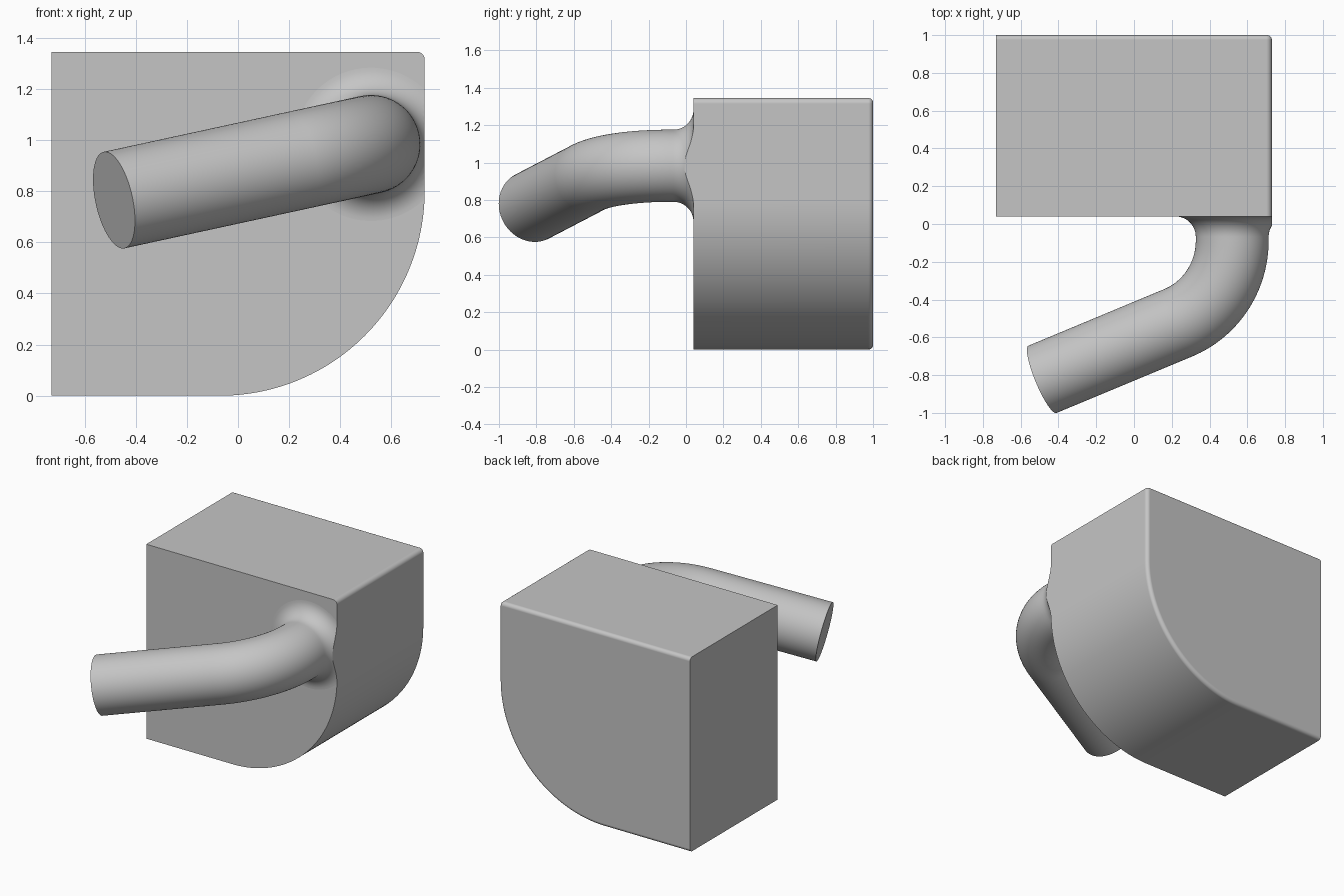
import bpy, bmesh
from math import pi, sin, cos, tan, radians
from mathutils import Vector

cube = bpy.data.objects.get("Cube")
if cube:
    bpy.data.objects.remove(cube, do_unlink=True)

grey = bpy.data.materials.new("plain grey")
grey.use_nodes = True
colour = (0.56, 0.56, 0.56, 1)
grey.diffuse_color = colour
grey.node_tree.nodes["Principled BSDF"].inputs["Base Color"].default_value = colour

HALF, FRONT, BACK, TOP = 0.73, 0.04, 1.0, 1.345


def finish(bm, name):
    mesh = bpy.data.meshes.new(name)
    bm.to_mesh(mesh)
    bm.free()
    mesh.materials.append(grey)
    obj = bpy.data.objects.new(name, mesh)
    bpy.context.collection.objects.link(obj)
    bpy.ops.object.select_all(action='DESELECT')
    obj.select_set(True)
    bpy.context.view_layer.objects.active = obj
    bpy.ops.object.shade_smooth_by_angle(angle=radians(30))
    weighted = obj.modifiers.new("even_normals", 'WEIGHTED_NORMAL')
    weighted.keep_sharp = True
    return obj


def arc(cx, cz, r, start, end, steps):
    angles = [start + (end - start) * i / steps for i in range(steps + 1)]
    return [(cx + r * cos(a), cz + r * sin(a)) for a in angles]


# Block: extruded profile with one big rounded corner and a small one
BIG, SMALL = 0.8, 0.03
profile = [(-HALF, 0)]
profile += arc(HALF - BIG, BIG, BIG, -pi / 2, 0, 48)
profile += arc(HALF - SMALL, TOP - SMALL, SMALL, 0, pi / 2, 6)
profile += [(-HALF, TOP)]

bm = bmesh.new()
face = bm.faces.new([bm.verts.new((x, FRONT, z)) for x, z in profile])
made = bmesh.ops.extrude_face_region(bm, geom=[face], use_keep_orig=True)
moved = [g for g in made["geom"] if isinstance(g, bmesh.types.BMVert)]
bmesh.ops.translate(bm, verts=moved, vec=(0, BACK - FRONT, 0))
bmesh.ops.recalc_face_normals(bm, faces=bm.faces)

# Rounded back rim, except along the left-hand vertical edge
rim = [e for e in bm.edges
       if all(v.co.y > BACK - 0.001 for v in e.verts)
       and not all(v.co.x < -HALF + 0.001 for v in e.verts)]
bmesh.ops.bevel(bm, geom=rim, offset=0.025, segments=5, profile=0.5,
                affect='EDGES', clamp_overlap=False)
bmesh.ops.recalc_face_normals(bm, faces=bm.faces)
finish(bm, "block")

# Pipe: flared root, bend, then a straight run to the open end
RADIUS, FLARE, BEND, SIDES = 0.193, 0.107, 0.47, 72
corner = Vector((0.52, -0.404, 0.983))
end = Vector((-0.485, -0.8225, 0.765))
forward = Vector((0, -1, 0))
run = (end - corner).normalized()
turn = forward.angle(run)
axis = forward.cross(run).normalized()
inward = axis.cross(forward)
bend_start = corner - forward * BEND * tan(turn / 2)

stations = []  # centre, direction, radius
for i in range(13):
    a = pi / 2 * i / 12
    centre = Vector((corner.x, FRONT - FLARE + FLARE * cos(a), corner.z))
    stations.append((centre, forward, RADIUS + FLARE * (1 - sin(a))))
for i in range(33):
    a = turn * i / 32
    centre = bend_start + forward * BEND * sin(a) + inward * BEND * (1 - cos(a))
    stations.append((centre, forward * cos(a) + inward * sin(a), RADIUS))
stations.append((end, run, RADIUS))

bm = bmesh.new()
rings = []
for centre, direction, radius in stations:
    across = axis.cross(direction)
    rings.append([bm.verts.new(centre + radius * (axis * cos(t) + across * sin(t)))
                  for t in (2 * pi * k / SIDES for k in range(SIDES))])
for a, b in zip(rings, rings[1:]):
    for k in range(SIDES):
        n = (k + 1) % SIDES
        bm.faces.new((a[k], a[n], b[n], b[k]))
bm.faces.new(rings[0])
bm.faces.new(rings[-1])

# Trim the flare flush with the block's side, then drop the hidden root cap
bmesh.ops.bisect_plane(bm, geom=bm.verts[:] + bm.edges[:] + bm.faces[:],
                       plane_co=(HALF, 0, 0), plane_no=(1, 0, 0), clear_outer=True)
bmesh.ops.holes_fill(bm, edges=[e for e in bm.edges if e.is_boundary], sides=0)
bmesh.ops.recalc_face_normals(bm, faces=bm.faces)
hidden = [f for f in bm.faces if all(v.co.y > FRONT - 0.0001 for v in f.verts)]
bmesh.ops.delete(bm, geom=hidden, context='FACES_ONLY')
finish(bm, "bent_pipe")
